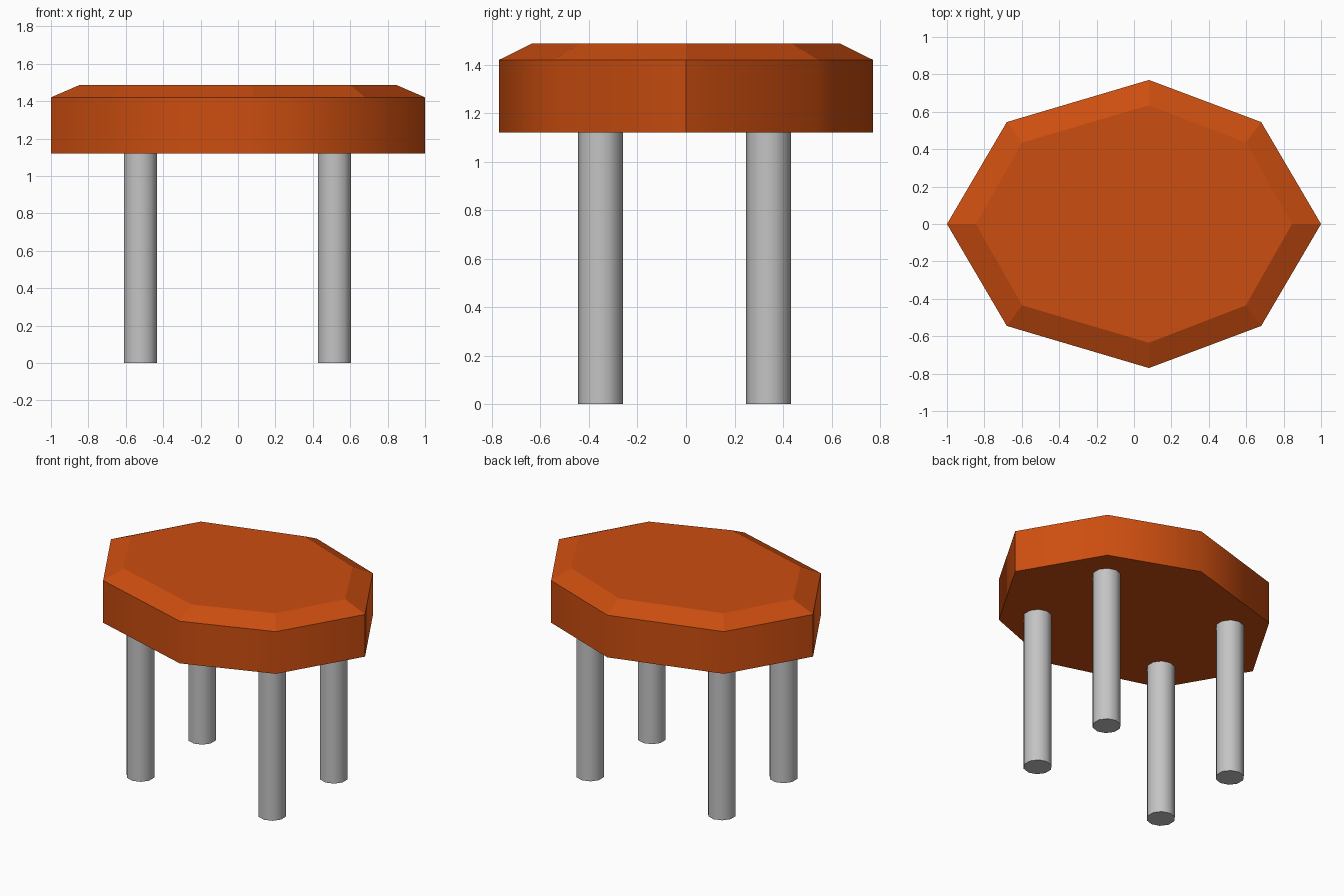
import bpy, bmesh, math

if "Cube" in bpy.data.objects:
    bpy.data.objects.remove(bpy.data.objects["Cube"])


def material(name, rgb):
    m = bpy.data.materials.new(name)
    m.diffuse_color = (*rgb, 1)
    m.use_nodes = True
    m.node_tree.nodes["Principled BSDF"].inputs["Base Color"].default_value = m.diffuse_color
    return m


orange = material("burnt orange", (0.60, 0.075, 0.005))
grey = material("light grey", (0.55, 0.55, 0.55))


def finish(bm, name, mat):
    bmesh.ops.recalc_face_normals(bm, faces=bm.faces)
    me = bpy.data.meshes.new(name)
    # smooth upright walls, sharp where the turn is steep
    for f in bm.faces:
        f.smooth = abs(f.normal.z) < 0.1
    for e in bm.edges:
        e.smooth = e.calc_face_angle(0) < math.radians(50)
    bm.to_mesh(me)
    bm.free()
    me.materials.append(mat)
    ob = bpy.data.objects.new(name, me)
    bpy.context.collection.objects.link(ob)


def mirrored(half):
    # close a half outline by mirroring its inner points across y = 0
    return half + [(x, -y) for x, y in half[-2:0:-1]]


# Seat: eight-sided slab with a sloped top edge
outer = mirrored([(-1, 0), (-0.68, 0.545), (0.08, 0.77), (0.68, 0.545), (1, 0)])
inner = mirrored([(-0.845, 0), (-0.598, 0.435), (0.08, 0.635), (0.598, 0.435), (0.845, 0)])
bm = bmesh.new()
rings = [[bm.verts.new((x, y, z)) for x, y in pts]
         for pts, z in ((outer, 1.12), (outer, 1.42), (inner, 1.487))]
for lo, hi in zip(rings, rings[1:]):
    for i in range(8):
        j = (i + 1) % 8
        bm.faces.new((lo[i], lo[j], hi[j], hi[i]))
bm.faces.new(rings[0])
bm.faces.new(rings[-1])
finish(bm, "seat", orange)

# Legs: four ten-sided posts, a corner pointing along y
for side, x in (("left", -0.521), ("right", 0.516)):
    for end, y in (("front", -0.352), ("back", 0.34)):
        bm = bmesh.new()
        r = bmesh.ops.create_cone(bm, cap_ends=True, segments=10,
                                  radius1=0.093, radius2=0.093, depth=1.12)
        for v in r["verts"]:
            a = v.co.copy()
            # quarter turn if needed so a corner lies on the y axis
            v.co.x, v.co.y = a.x, a.y
        if max(v.co.y for v in bm.verts) < 0.0925:
            for v in bm.verts:
                v.co.x, v.co.y = -v.co.y, v.co.x
        bmesh.ops.translate(bm, verts=bm.verts, vec=(x, y, 0.56))
        finish(bm, f"{end}_{side}_leg", grey)
